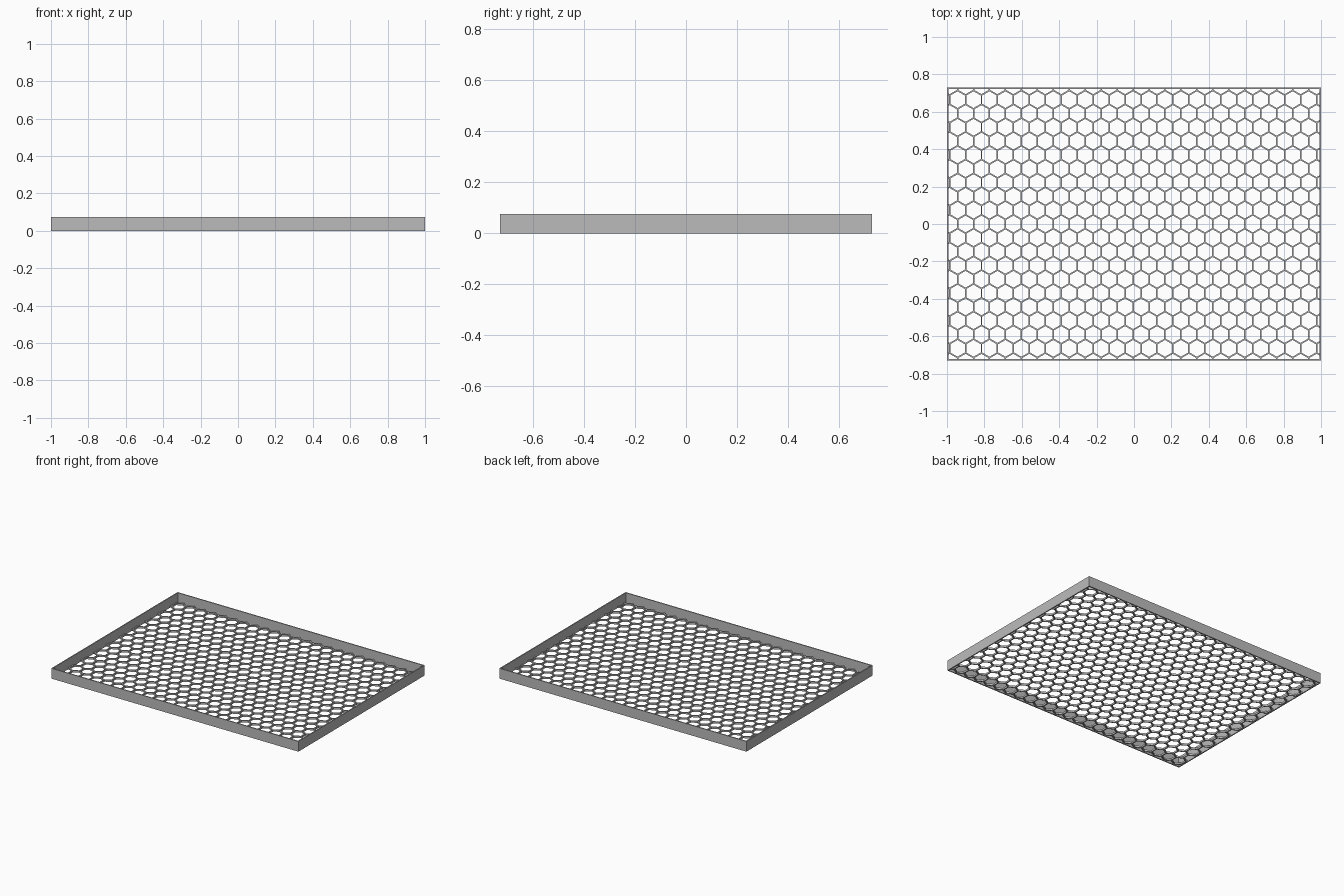
import bpy, bmesh
from math import sin, cos, radians, sqrt
from mathutils import Vector

cube = bpy.data.objects.get("Cube")
if cube:
    bpy.data.objects.remove(cube, do_unlink=True)

HALF_X, HALF_Y, HEIGHT = 1.0, 0.73, 0.075
WALL = 0.008            # rim thickness
MESH_HEIGHT = 0.013     # height of the honeycomb floor
STRUT = 0.008           # width of the honeycomb bars
PITCH = 0.0853          # distance between neighbouring cells
RADIUS = PITCH / sqrt(3)
INNER = RADIUS - STRUT / sqrt(3)

# One grey metal for everything
grey = bpy.data.materials.new("grey_metal")
grey.use_nodes = True
colour = (0.5, 0.5, 0.5, 1)
grey.diffuse_color = colour
grey.node_tree.nodes["Principled BSDF"].inputs["Base Color"].default_value = colour


def finish(bm, name, height):
    """Extrude flat faces upward and store them as an object."""
    result = bmesh.ops.extrude_face_region(bm, geom=bm.faces[:], use_keep_orig=True)
    top = [v for v in result["geom"] if isinstance(v, bmesh.types.BMVert)]
    bmesh.ops.translate(bm, verts=top, vec=(0, 0, height))
    bmesh.ops.recalc_face_normals(bm, faces=bm.faces[:])
    mesh = bpy.data.meshes.new(name)
    bm.to_mesh(mesh)
    bm.free()
    mesh.materials.append(grey)
    obj = bpy.data.objects.new(name, mesh)
    bpy.context.collection.objects.link(obj)
    return obj


def add_ring(bm, outer, inner):
    """Flat band between two loops with matching corners."""
    a = [bm.verts.new(p) for p in outer]
    b = [bm.verts.new(p) for p in inner]
    for i in range(len(a)):
        j = (i + 1) % len(a)
        bm.faces.new((a[i], a[j], b[j], b[i]))


def rectangle(x, y):
    return [(-x, -y, 0), (x, -y, 0), (x, y, 0), (-x, y, 0)]


def hexagon(cx, cy, r):
    angles = [radians(30 + 60 * i) for i in range(6)]
    return [(cx + r * cos(a), cy + r * sin(a), 0) for a in angles]


# Upright rim around the tray
bm = bmesh.new()
add_ring(bm, rectangle(HALF_X, HALF_Y), rectangle(HALF_X - WALL, HALF_Y - WALL))
finish(bm, "rim", HEIGHT)

# Honeycomb floor, trimmed to the inside of the rim
bm = bmesh.new()
for row in range(-10, 11):
    shift = 0 if row % 2 else PITCH / 2
    for col in range(-13, 14):
        x = col * PITCH + shift - 0.005
        y = row * RADIUS * 1.5
        # outermost and every second row are centred on a cell
        add_ring(bm, hexagon(x, y, RADIUS), hexagon(x, y, INNER))
bmesh.ops.remove_doubles(bm, verts=bm.verts[:], dist=0.0005)
for normal, limit in ((Vector((1, 0, 0)), HALF_X), (Vector((0, 1, 0)), HALF_Y)):
    for side in (1, -1):
        n = normal * side
        bmesh.ops.bisect_plane(bm, geom=bm.verts[:] + bm.edges[:] + bm.faces[:],
                               plane_co=n * (limit - WALL / 2), plane_no=n,
                               clear_outer=True)
finish(bm, "honeycomb_floor", MESH_HEIGHT)
